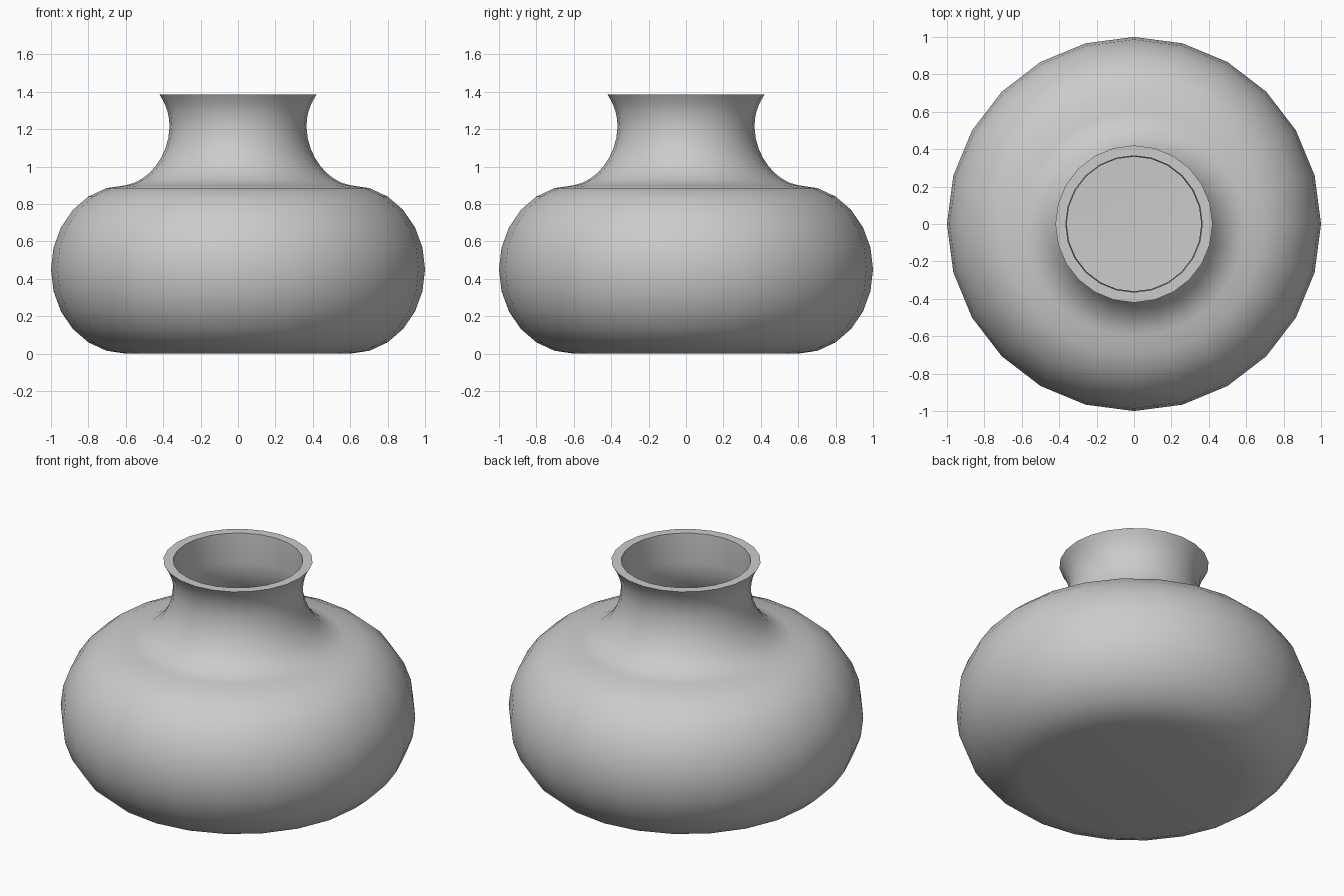
import bpy, bmesh, math
from mathutils import Vector
from mathutils.geometry import interpolate_bezier

SIDES = 24
WALL = 0.006

cube = bpy.data.objects.get("Cube")
if cube:
    bpy.data.objects.remove(cube, do_unlink=True)


def pt(r, z):
    return Vector((r, 0, z))


def bezier(a, b, c, d, count):
    return [Vector(p) for p in interpolate_bezier(pt(*a), pt(*b), pt(*c), pt(*d), count)]


# Rounded belly: half an ellipse standing on the flat base
belly = [pt(0.6 + 0.4 * math.cos(math.radians(a)), 0.45 + 0.45 * math.sin(math.radians(a)))
         for a in range(-90, 76, 15)]

# Waisted neck sweeping up from the shoulder, then flaring to the lip
neck = bezier((0.6, 0.9), (0.48, 0.92), (0.372, 1.05), (0.366, 1.21), 9)
flare = bezier((0.366, 1.21), (0.366, 1.29), (0.39, 1.34), (0.42, 1.385), 6)
outer = belly + neck + flare[1:]

# Thin inner wall following the outside below the straight mouth
inner = [pt(0.365, 1.385)]
for p in reversed(belly + neck):
    inner.append(pt(p.x - WALL, max(p.z - WALL * (p.z > 0.5), WALL)))
profile = [pt(0, 0)] + outer + inner + [pt(0, WALL)]

# Revolve the profile into the pot
bm = bmesh.new()
verts = [bm.verts.new(p) for p in profile]
edges = [bm.edges.new(pair) for pair in zip(verts, verts[1:])]
bmesh.ops.spin(bm, geom=verts + edges, cent=(0, 0, 0), axis=(0, 0, 1),
               angle=math.tau, steps=SIDES, use_merge=True)
bmesh.ops.remove_doubles(bm, verts=bm.verts, dist=0.0005)
bmesh.ops.recalc_face_normals(bm, faces=bm.faces)
mesh = bpy.data.meshes.new("pot")
bm.to_mesh(mesh)
bm.free()
pot = bpy.data.objects.new("pot", mesh)
bpy.context.collection.objects.link(pot)

# Plain grey clay
clay = bpy.data.materials.new("grey clay")
clay.use_nodes = True
grey = (0.6, 0.6, 0.6, 1)
clay.diffuse_color = grey
clay.node_tree.nodes["Principled BSDF"].inputs["Base Color"].default_value = grey
mesh.materials.append(clay)

# Smooth body with crisp lip edges
bpy.ops.object.select_all(action="DESELECT")
pot.select_set(True)
bpy.context.view_layer.objects.active = pot
bpy.ops.object.shade_smooth_by_angle(angle=math.radians(40))
